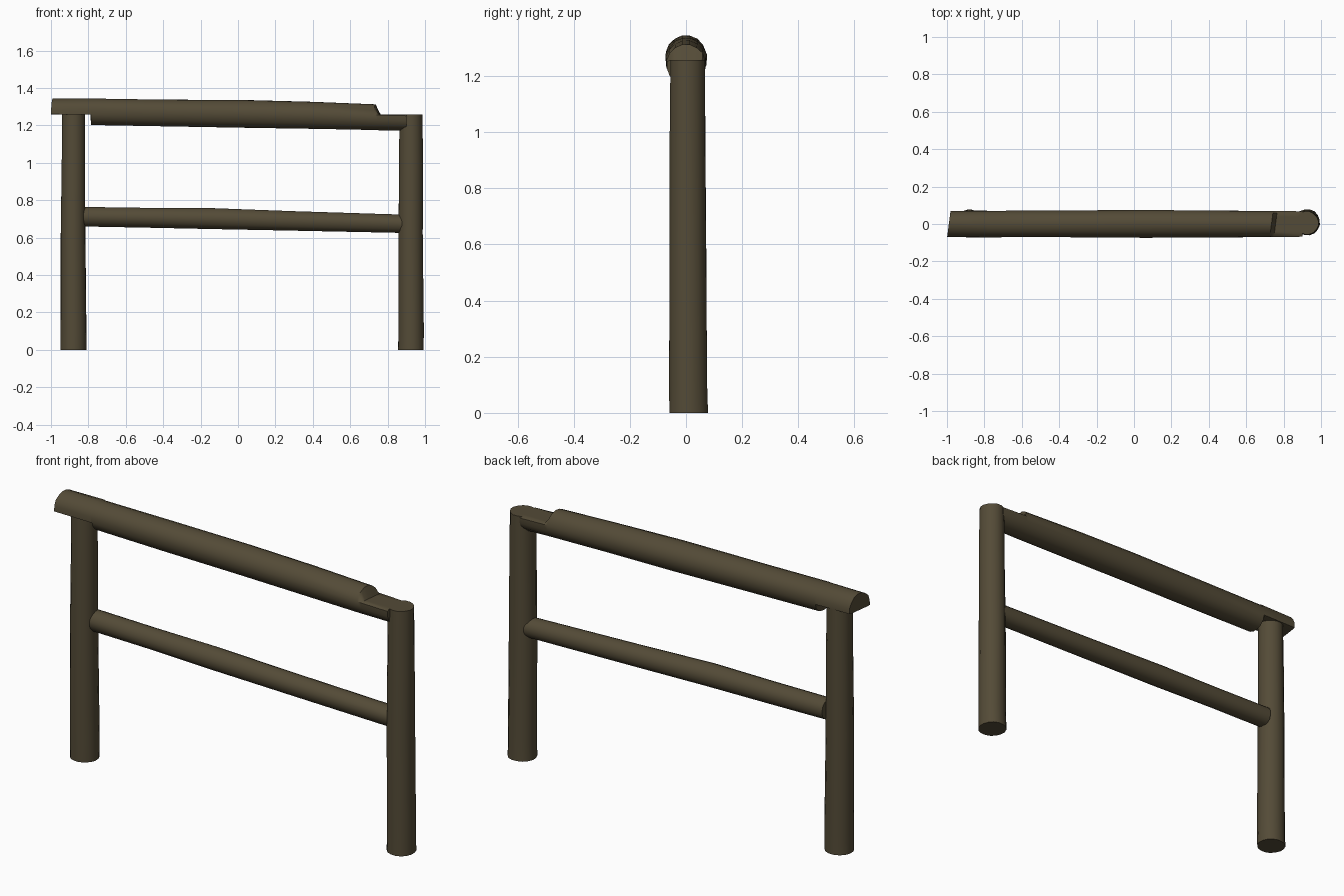
import bpy, bmesh, math, random
from mathutils import Vector

if "Cube" in bpy.data.objects:
    bpy.data.objects.remove(bpy.data.objects["Cube"])

random.seed(4)
SIDES = 16

wood = bpy.data.materials.new("weathered brown wood")
wood.diffuse_color = (0.088, 0.070, 0.038, 1)
wood.use_nodes = True
wood.node_tree.nodes["Principled BSDF"].inputs["Base Color"].default_value = wood.diffuse_color


def log(name, stations, upright, wobble=0.0015):
    """Log through stations (centre, radius, low z limit, high z limit, end skew)."""
    bm = bmesh.new()
    rings = []
    for (c, r, low, high, skew) in stations:
        ring = []
        for i in range(SIDES):
            a = 2 * math.pi * (i + 0.5) / SIDES
            rr = r + random.uniform(-wobble, wobble)
            u, v = rr * math.cos(a), rr * math.sin(a)
            p = Vector(c) + (Vector((u, v, 0)) if upright else Vector((skew * u, u, v)))
            p.z = min(max(p.z, low), high)      # flat lap cuts
            ring.append(bm.verts.new(p))
        rings.append(ring)
    for a, b in zip(rings, rings[1:]):
        for i in range(SIDES):
            j = (i + 1) % SIDES
            bm.faces.new((a[i], a[j], b[j], b[i]))
    bm.faces.new(rings[0])
    bm.faces.new(rings[-1])
    bmesh.ops.recalc_face_normals(bm, faces=bm.faces)
    me = bpy.data.meshes.new(name)
    bm.to_mesh(me)
    bm.free()
    me.materials.append(wood)
    ob = bpy.data.objects.new(name, me)
    bpy.context.collection.objects.link(ob)
    bpy.ops.object.select_all(action='DESELECT')
    ob.select_set(True)
    bpy.context.view_layer.objects.active = ob
    bpy.ops.object.shade_smooth_by_angle(angle=math.radians(40))


# Posts, slightly thicker at the foot
for name, x, lean in (("left_post", -0.88, 0.0), ("right_post", 0.925, 0.0)):
    log(name, [((x, 0.009, 0), 0.070, 0, 2, 0),
               ((x + 0.001, 0.008, 0.1), 0.069, 0, 2, 0),
               ((x - 0.002, 0.006, 0.62), 0.066, 0, 2, 0),
               ((x, 0.006, 1.0), 0.064, 0, 2, 0),
               ((x, 0.006, 1.258), 0.062, 0, 2, 0)], True)

# Top rail: left end lapped underneath, right end lapped on top
LAP = 1.258
log("top_rail", [((-0.99, 0, 1.274), 0.070, LAP, 2, 0.13),
                 ((-0.79, 0, 1.273), 0.072, LAP, 2, 0),
                 ((-0.785, 0, 1.273), 0.072, 0, 2, 0),
                 ((-0.4, 0, 1.267), 0.073, 0, 2, 0),
                 ((0.05, 0.001, 1.261), 0.075, 0, 2, 0),
                 ((0.4, 0, 1.254), 0.073, 0, 2, 0),
                 ((0.735, 0, 1.243), 0.070, 0, 2, 0.13),
                 ((0.757, 0, 1.242), 0.070, 0, LAP, 0.13),
                 ((0.90, 0, 1.238), 0.068, 0, LAP, 0)], False)

# Middle rail between the posts
log("middle_rail", [((-0.825, 0.020, 0.712), 0.052, 0, 2, 0),
                    ((-0.5, 0.015, 0.707), 0.053, 0, 2, 0),
                    ((-0.15, 0.01, 0.702), 0.056, 0, 2, 0),
                    ((0.3, 0.01, 0.690), 0.053, 0, 2, 0),
                    ((0.885, 0.01, 0.674), 0.050, 0, 2, 0)], False)
